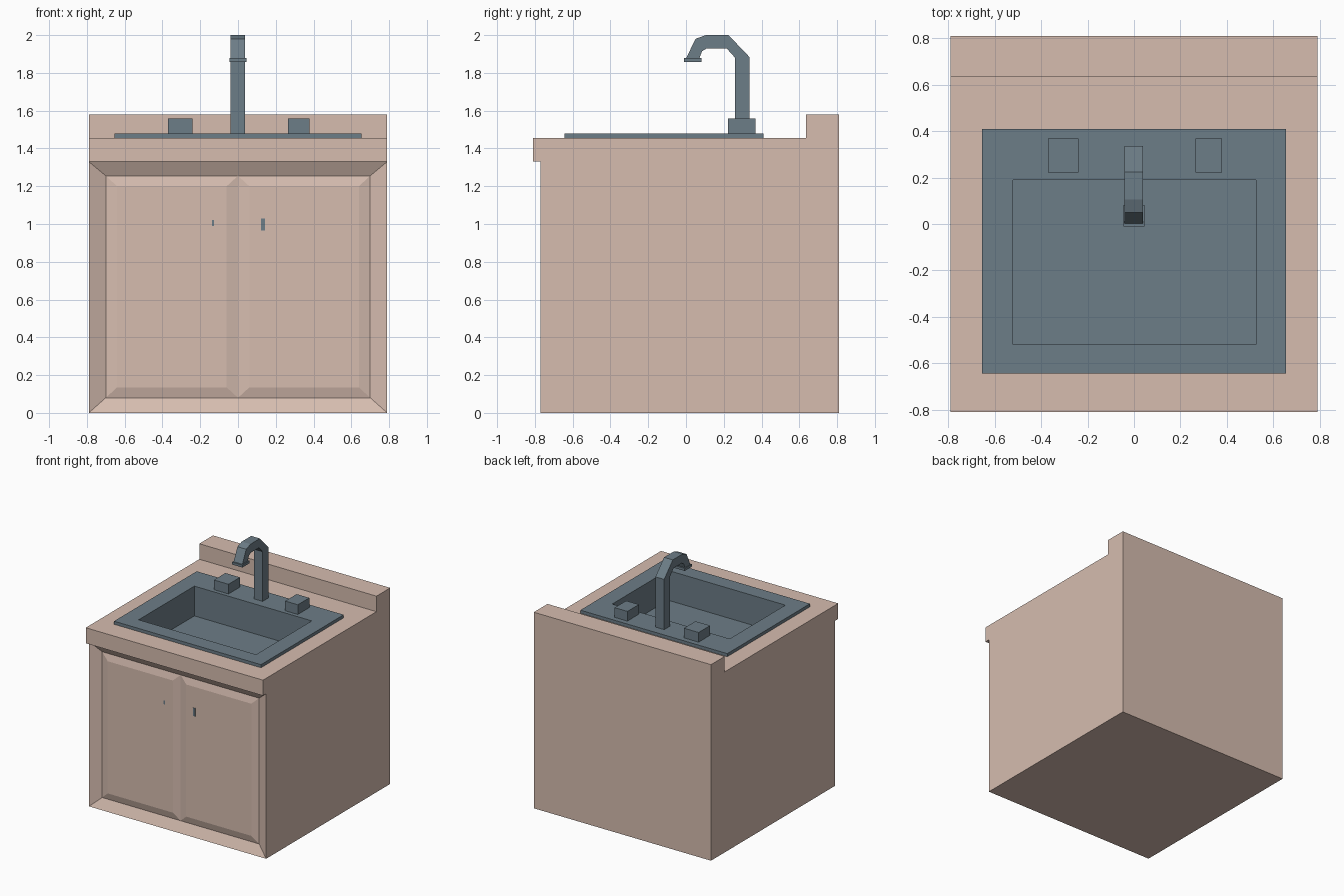
import bpy, bmesh

if "Cube" in bpy.data.objects:
    bpy.data.objects.remove(bpy.data.objects["Cube"])


def material(name, color):
    m = bpy.data.materials.new(name)
    m.diffuse_color = (*color, 1)
    m.use_nodes = True
    m.node_tree.nodes["Principled BSDF"].inputs["Base Color"].default_value = m.diffuse_color
    return m


TAN = material("tan cabinet", (0.67, 0.505, 0.43))
SLATE = material("slate metal", (0.152, 0.205, 0.242))


def finish(name, bm, mat):
    bmesh.ops.remove_doubles(bm, verts=bm.verts, dist=1e-5)
    bmesh.ops.recalc_face_normals(bm, faces=bm.faces)
    me = bpy.data.meshes.new(name)
    bm.to_mesh(me)
    bm.free()
    me.materials.append(mat)
    ob = bpy.data.objects.new(name, me)
    bpy.context.collection.objects.link(ob)
    return ob


def prism(bm, profile, x0, x1, skip=()):
    """Extrude a (y, z) profile from x0 to x1, leaving out chosen side faces."""
    a = [bm.verts.new((x0, y, z)) for y, z in profile]
    b = [bm.verts.new((x1, y, z)) for y, z in profile]
    bm.faces.new(a)
    bm.faces.new(b[::-1])
    n = len(profile)
    for i in range(n):
        if i not in skip:
            j = (i + 1) % n
            bm.faces.new((a[i], b[i], b[j], a[j]))


def box(name, x, y, z, mat):
    bm = bmesh.new()
    prism(bm, [(y[0], z[0]), (y[1], z[0]), (y[1], z[1]), (y[0], z[1])], *x)
    return finish(name, bm, mat)


def rect_loop(bm, x0, x1, y0, y1, z):
    return [bm.verts.new((x, y, z)) for x, y in ((x0, y0), (x1, y0), (x1, y1), (x0, y1))]


def bridge(bm, a, b):
    for i in range(4):
        j = (i + 1) % 4
        bm.faces.new((a[i], a[j], b[j], b[i]))


# Cabinet with countertop lip and backsplash; open front filled with door panels
FRONT, GROOVE, PANEL = -0.77, -0.73, -0.745
bm = bmesh.new()
prism(bm, [(FRONT, 0), (0.81, 0), (0.81, 1.58), (0.635, 1.58), (0.635, 1.455),
           (-0.81, 1.455), (-0.81, 1.33), (FRONT, 1.33)], -0.79, 0.79, skip=(7,))


def face(*pts):
    bm.faces.new([bm.verts.new(p) for p in pts])


Z0, Z1 = 0.08, 1.255
for s in (-1, 1):
    # outer sloped stile
    face((s * .79, FRONT, 0), (s * .70, GROOVE, Z0), (s * .70, GROOVE, Z1), (s * .79, FRONT, 1.33))
    # raised door panel with sloped border
    g = [bm.verts.new((x, GROOVE, z)) for x, z in ((0, Z0), (s * .70, Z0), (s * .70, Z1), (0, Z1))]
    p = [bm.verts.new((x, PANEL, z)) for x, z in
         ((s * .06, .135), (s * .64, .135), (s * .64, 1.20), (s * .06, 1.20))]
    bridge(bm, g, p)
    bm.faces.new(p)
# bottom and top sloped rails
for ze, zg in ((0, Z0), (1.33, Z1)):
    face((-.79, FRONT, ze), (.79, FRONT, ze), (.70, GROOVE, zg), (0, GROOVE, zg), (-.70, GROOVE, zg))
cabinet = finish("cabinet", bm, TAN)

# Cut the countertop opening for the basin
cutter = box("basin_cutter", (-.535, .535), (-.535, .205), (1.21, 1.7), TAN)
cutter.hide_render = True
mod = cabinet.modifiers.new("basin opening", 'BOOLEAN')
mod.operation = 'DIFFERENCE'
mod.solver = 'EXACT'
mod.object = cutter
bpy.context.view_layer.objects.active = cabinet
bpy.ops.object.modifier_apply(modifier=mod.name)
bpy.data.objects.remove(cutter)

# Sink: rim skirt, rim top, basin walls and floor
bm = bmesh.new()
loops = [rect_loop(bm, -.655, .655, -.643, .41, 1.455),
         rect_loop(bm, -.655, .655, -.643, .41, 1.48),
         rect_loop(bm, -.522, .525, -.52, .19, 1.48),
         rect_loop(bm, -.522, .525, -.52, .19, 1.24)]
for a, b in zip(loops, loops[1:]):
    bridge(bm, a, b)
bm.faces.new(loops[-1])
finish("sink", bm, SLATE)

# Faucet spout and nozzle
bm = bmesh.new()
prism(bm, [(.335, 1.47), (.335, 1.885), (.225, 2.0), (.105, 2.0), (.05, 1.98), (.0, 1.875),
           (.07, 1.875), (.085, 1.915), (.11, 1.93), (.215, 1.93), (.26, 1.88), (.26, 1.47)],
      -.04, .038)
finish("faucet_spout", bm, SLATE)
box("faucet_nozzle", (-.046, .046), (-.01, .082), (1.858, 1.878), SLATE)

# Tap handles
box("tap_handle_left", (-.37, -.24), (.222, .368), (1.47, 1.558), SLATE)
box("tap_handle_right", (.265, .378), (.222, .368), (1.47, 1.558), SLATE)

# Door pulls, barely proud of the panels
box("door_pull_left", (-.138, -.128), (PANEL - .004, PANEL + .03), (.99, 1.02), SLATE)
box("door_pull_right", (.122, .143), (PANEL - .004, PANEL + .03), (.965, 1.03), SLATE)
